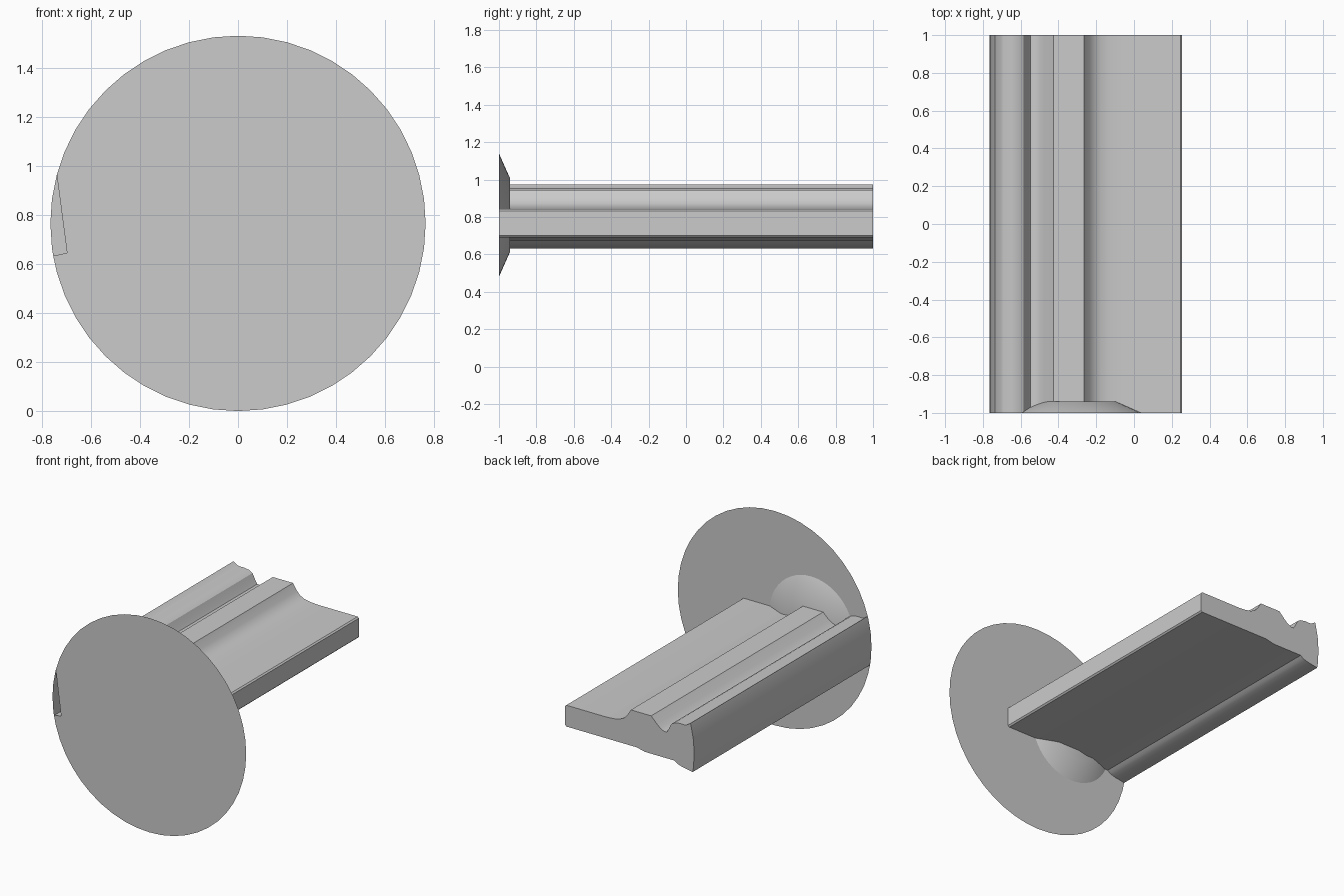
import bpy, bmesh, math

if "Cube" in bpy.data.objects:
    bpy.data.objects.remove(bpy.data.objects["Cube"])

R, CZ = 0.765, 0.765          # flange radius and centre height


def finish(name, bm, smooth=True):
    me = bpy.data.meshes.new(name)
    bm.to_mesh(me)
    bm.free()
    ob = bpy.data.objects.new(name, me)
    bpy.context.collection.objects.link(ob)
    if smooth:
        bpy.ops.object.select_all(action='DESELECT')
        bpy.context.view_layer.objects.active = ob
        ob.select_set(True)
        bpy.ops.object.shade_smooth_by_angle(angle=math.radians(30))
    return ob


def on_rim(deg):
    a = math.radians(deg)
    return (R * math.cos(a), CZ + R * math.sin(a))


# Flange: paper-thin 48-sided disc with a notch at the left rim
pts = [on_rim(190 + 0)] + [on_rim(7.5 * i) for i in range(26, 48 + 23)]
pts += [(-0.61, 0.675), (-0.63, 0.66)]
bm = bmesh.new()
f = bm.faces.new([bm.verts.new((x, -1, z)) for x, z in pts])
bmesh.ops.triangulate(bm, faces=[f])
finish("flange_disc", bm, False)

# Rail: profile (x, z), open at the flange and capped at the back
profile = [
    (0.255, 0.70), (0.255, 0.833), (0.245, 0.842), (-0.07, 0.842),
    (-0.13, 0.846), (-0.175, 0.855), (-0.21, 0.872), (-0.235, 0.898),
    (-0.265, 0.945), (-0.425, 0.945), (-0.47, 0.90), (-0.50, 0.875),
    (-0.525, 0.862), (-0.548, 0.862), (-0.56, 0.88), (-0.585, 0.93),
    (-0.61, 0.945), (-0.65, 0.952), (-0.69, 0.951), (-0.705, 0.955),
    (-0.735, 0.975),
] + [on_rim(d) for d in (165, 172.5, 180, 187.5, 190)] + [
    (-0.72, 0.638), (-0.68, 0.644), (-0.65, 0.652), (-0.63, 0.66),
    (-0.61, 0.675), (-0.375, 0.675), (-0.31, 0.69), (0.245, 0.69),
]
bm = bmesh.new()
front = [bm.verts.new((x, -1, z)) for x, z in profile]
back = [bm.verts.new((x, 1, z)) for x, z in profile]
n = len(profile)
for i in range(n):
    j = (i + 1) % n
    bm.faces.new((front[i], front[j], back[j], back[i]))
bm.faces.new(back)
bmesh.ops.recalc_face_normals(bm, faces=bm.faces[:])
finish("profile_rail", bm)

# Collar: shallow cone around the rail behind the flange
bm = bmesh.new()
rings = []
for y, r in ((-1, 0.33), (-0.94, 0.195)):
    rings.append([bm.verts.new((-0.29 + r * math.cos(math.tau * i / 48), y,
                                0.81 + r * math.sin(math.tau * i / 48)))
                  for i in range(48)])
for i in range(48):
    j = (i + 1) % 48
    bm.faces.new((rings[0][i], rings[0][j], rings[1][j], rings[1][i]))
bm.faces.new(rings[1])
bmesh.ops.recalc_face_normals(bm, faces=bm.faces[:])
finish("cone_collar", bm)
